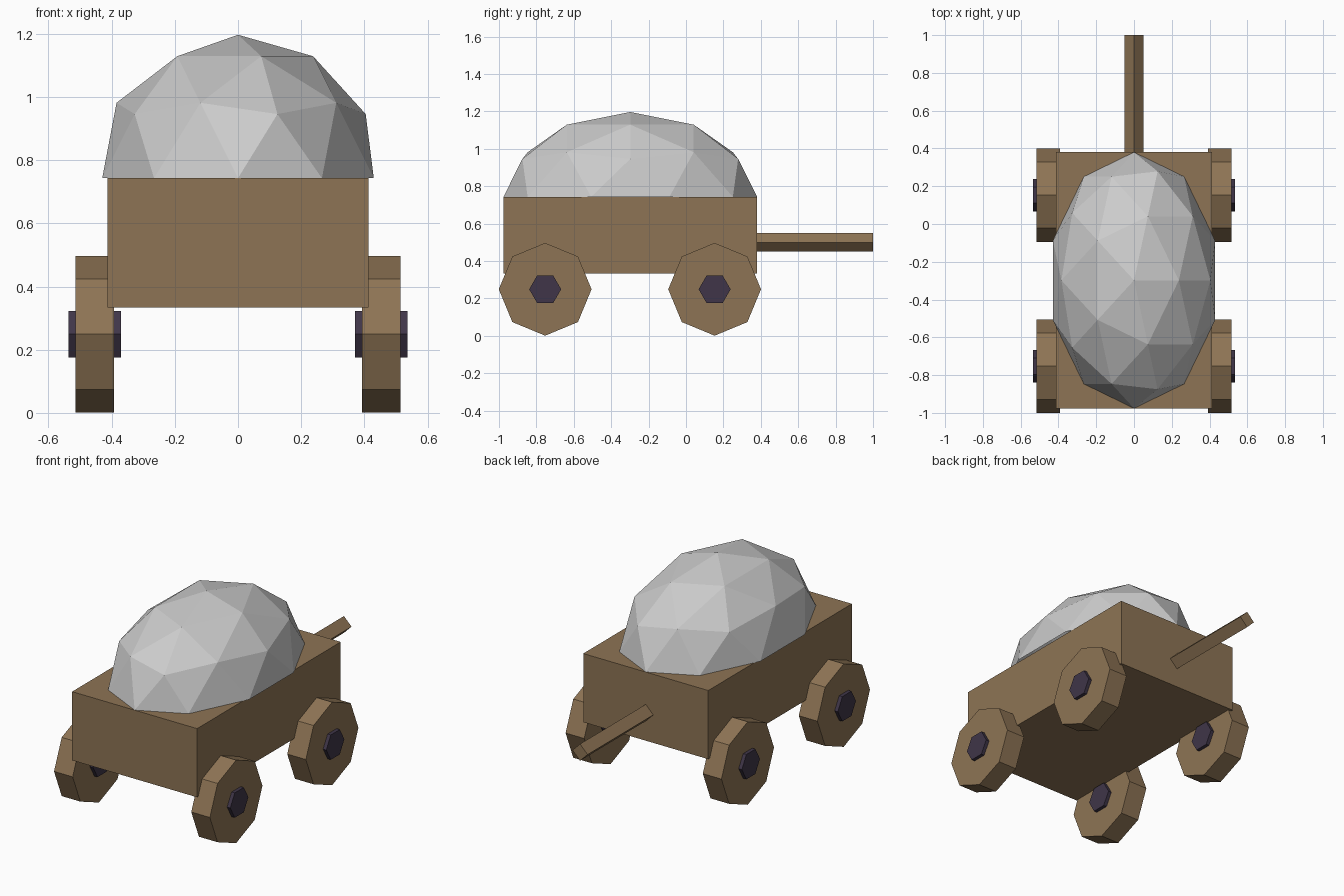
import bpy, bmesh
from math import radians
from mathutils import Matrix

if "Cube" in bpy.data.objects:
    bpy.data.objects.remove(bpy.data.objects["Cube"])


def material(name, color):
    m = bpy.data.materials.new(name)
    m.diffuse_color = color
    m.use_nodes = True
    m.node_tree.nodes["Principled BSDF"].inputs["Base Color"].default_value = m.diffuse_color
    return m


wood = material("wood", (0.27, 0.175, 0.09, 1))
dark = material("dark_hub", (0.05, 0.036, 0.065, 1))


def add_object(name, bm, mat=None):
    bmesh.ops.recalc_face_normals(bm, faces=bm.faces)
    mesh = bpy.data.meshes.new(name)
    bm.to_mesh(mesh)
    bm.free()
    if mat:
        mesh.materials.append(mat)
    obj = bpy.data.objects.new(name, mesh)
    bpy.context.collection.objects.link(obj)
    return obj


def prism(name, sides, radius, length, center, rotation, mat):
    """Capped n-sided cylinder; first corner lies on the local x axis."""
    bm = bmesh.new()
    bmesh.ops.create_cone(bm, cap_ends=True, segments=sides, radius1=radius,
                          radius2=radius, depth=length,
                          matrix=Matrix.Translation(center) @ rotation)
    return add_object(name, bm, mat)


# Box body of the cart
bm = bmesh.new()
bmesh.ops.create_cube(bm, size=1, matrix=Matrix.Translation((0, -0.298, 0.538))
                      @ Matrix.Diagonal((0.826, 1.356, 0.41, 1)))
add_object("cart_body", bm, wood)

# Faceted load: upper half of a stretched icosphere
bm = bmesh.new()
bmesh.ops.create_icosphere(bm, subdivisions=2, radius=1)
lower = [f for f in bm.faces if f.calc_center_median().z < 0]
bmesh.ops.delete(bm, geom=lower, context='FACES')
bm.transform(Matrix.Translation((0, -0.298, 0.743))
             @ Matrix.Diagonal((0.452, 0.678, 0.454, 1)))
add_object("dome_load", bm)

# Octagonal wheels with hexagonal hubs
along_x = Matrix.Rotation(radians(90), 4, 'Y')
for side, sx in (("left", -1), ("right", 1)):
    for end, y in (("front", -0.753), ("back", 0.153)):
        prism(f"{end}_{side}_wheel", 8, 0.248, 0.123,
              (sx * 0.4535, y, 0.249), along_x, wood)
        prism(f"{end}_{side}_hub", 6, 0.0855, 0.165,
              (sx * 0.4535, y, 0.249), along_x, dark)

# Diamond-section pull bar
along_y = Matrix.Rotation(radians(90), 4, 'X')
prism("pull_bar", 4, 0.05, 0.64, (0, 0.68, 0.5), along_y, wood)
